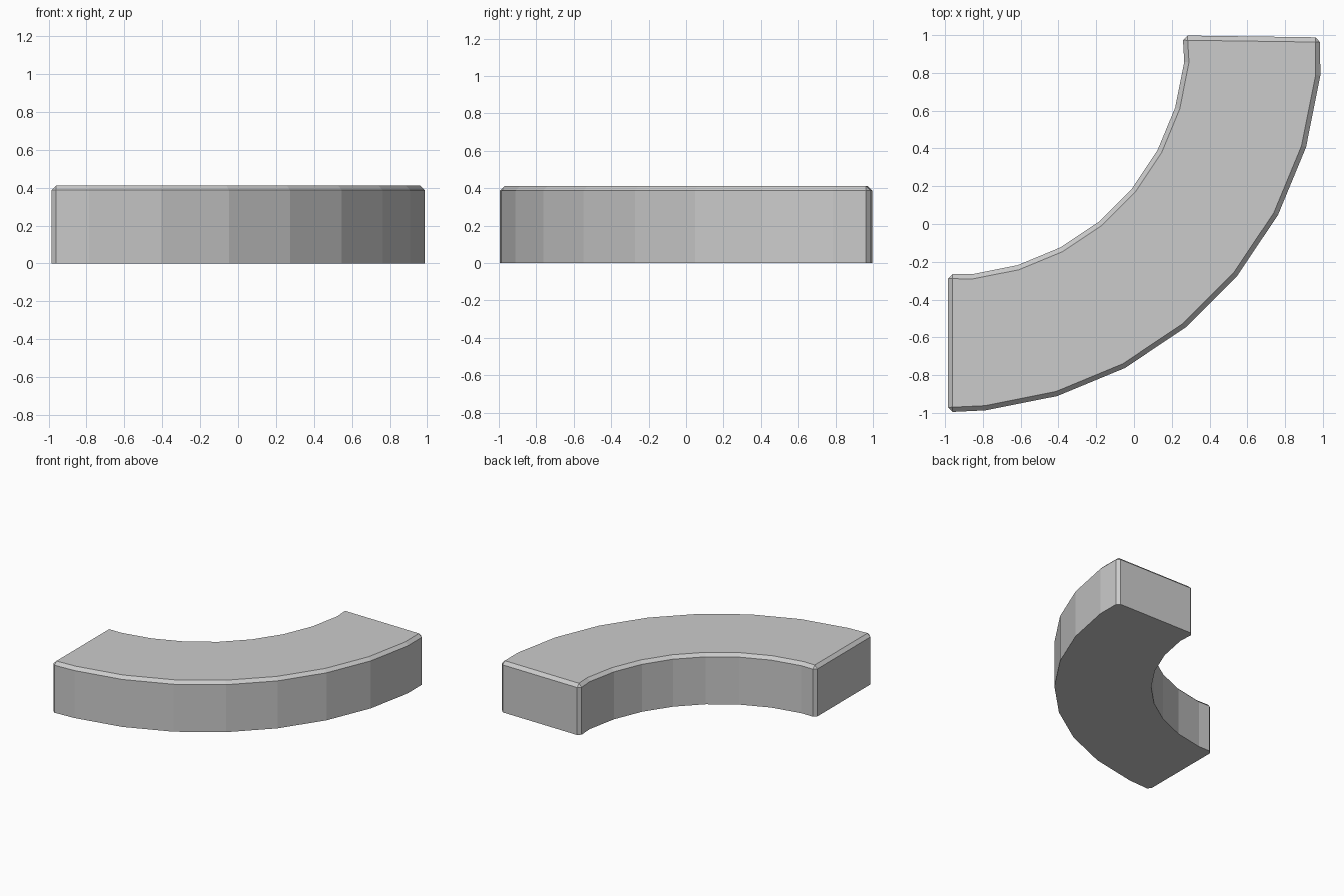
import bpy, bmesh
from math import sin, cos, radians

if "Cube" in bpy.data.objects:
    bpy.data.objects.remove(bpy.data.objects["Cube"])

CX, CY = -0.98, 0.98            # centre of the bend
R_IN, R_OUT, HEIGHT, BEVEL = 1.252, 1.976, 0.412, 0.025
ANGLES = [radians(5.625 + 11.25 * i) for i in range(8)]


def arc(r):
    """Arc points from the left end to the back end."""
    return [(CX + r * sin(a), CY - r * cos(a)) for a in ANGLES]


# Plan outline: outer arc, back end, inner arc, left end
corners = [(-0.985, -0.996), (0.985, 0.988), (0.258, 0.998), (-0.985, -0.264)]
outline = ([corners[0]] + arc(R_OUT) + corners[1:3]
           + arc(R_IN)[::-1] + [corners[3]])

# Curved block
bm = bmesh.new()
base = bm.faces.new([bm.verts.new((x, y, 0)) for x, y in outline])
ext = bmesh.ops.extrude_face_region(bm, geom=[base], use_keep_orig=True)
top = [v for v in ext["geom"] if isinstance(v, bmesh.types.BMVert)]
bmesh.ops.translate(bm, verts=top, vec=(0, 0, HEIGHT))
bmesh.ops.recalc_face_normals(bm, faces=bm.faces)


def is_corner(v):
    return any(abs(v.co.x - x) + abs(v.co.y - y) < 1e-4 for x, y in corners)


# Chamfer the top rim and the four upright corners
edges = []
for e in bm.edges:
    z = sum(v.co.z for v in e.verts) / 2
    upright = abs(e.verts[0].co.z - e.verts[1].co.z) > 0.1
    if z > HEIGHT - 0.01 or (upright and is_corner(e.verts[0])):
        edges.append(e)
bmesh.ops.bevel(bm, geom=edges, offset=BEVEL, offset_type='OFFSET',
                segments=1, profile=0.5, affect='EDGES')

mesh = bpy.data.meshes.new("curved_block")
bm.to_mesh(mesh)
bm.free()
block = bpy.data.objects.new("curved_block", mesh)
bpy.context.collection.objects.link(block)
